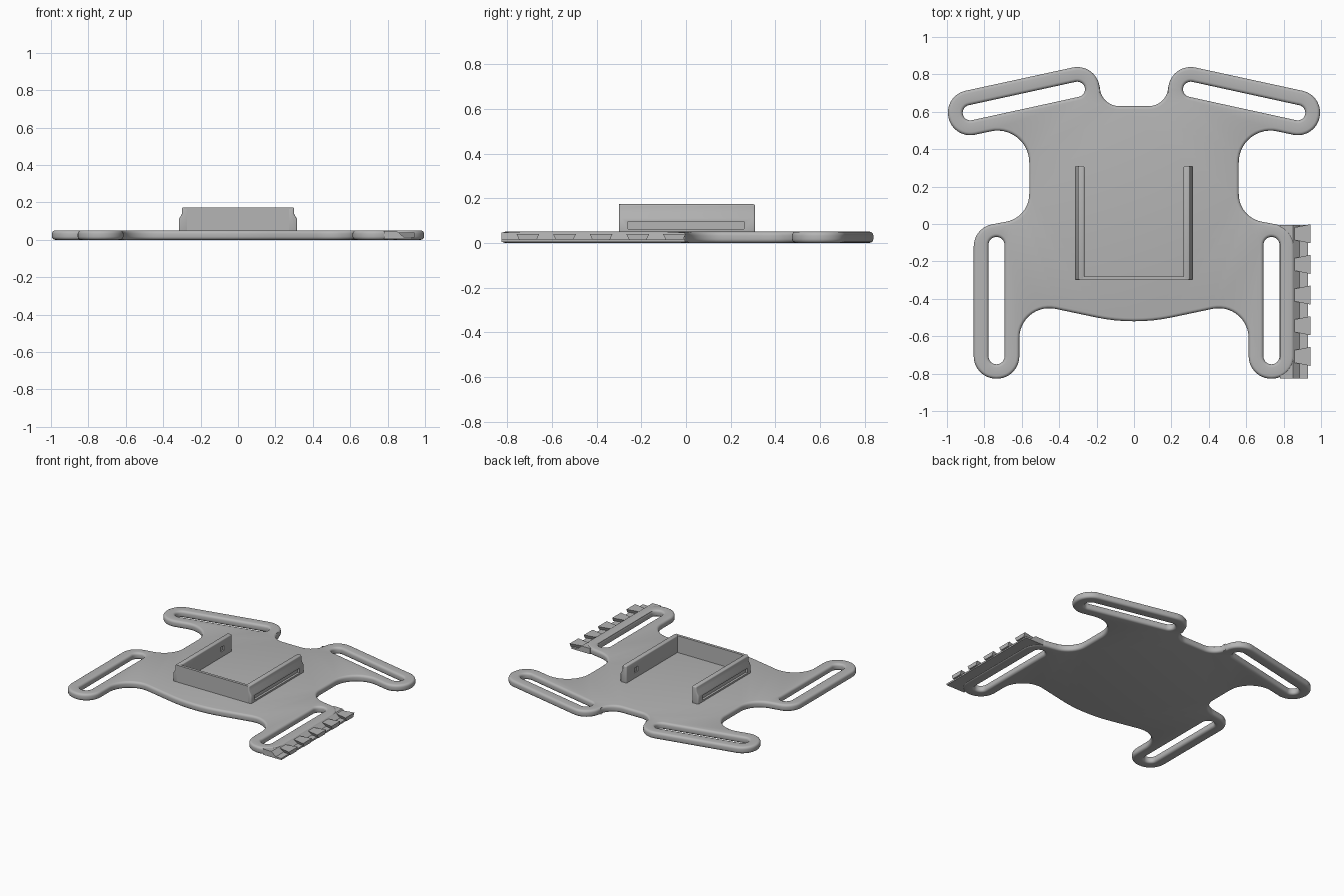
import bpy, bmesh, math
from mathutils import Vector

if "Cube" in bpy.data.objects:
    bpy.data.objects.remove(bpy.data.objects["Cube"])

grey = bpy.data.materials.new("plastic grey")
grey.use_nodes = True
colour = (0.46, 0.46, 0.46, 1)
grey.diffuse_color = colour
grey.node_tree.nodes["Principled BSDF"].inputs["Base Color"].default_value = colour


def finish(name, bm):
    bmesh.ops.recalc_face_normals(bm, faces=bm.faces)
    mesh = bpy.data.meshes.new(name)
    bm.to_mesh(mesh)
    bm.free()
    mesh.materials.append(grey)
    obj = bpy.data.objects.new(name, mesh)
    bpy.context.collection.objects.link(obj)
    return obj


def activate(obj):
    bpy.ops.object.select_all(action='DESELECT')
    obj.select_set(True)
    bpy.context.view_layer.objects.active = obj


def smooth(obj):
    activate(obj)
    bpy.ops.object.shade_smooth_by_angle(angle=math.radians(35))


def prism(name, profile, to_3d, start, end):
    """Sweep a closed profile straight between two positions."""
    bm = bmesh.new()
    rings = [[bm.verts.new(to_3d(p, t)) for p in profile] for t in (start, end)]
    n = len(profile)
    for ring in rings:
        bm.faces.new(ring)
    for i in range(n):
        j = (i + 1) % n
        bm.faces.new((rings[0][i], rings[0][j], rings[1][j], rings[1][i]))
    return finish(name, bm)


def box(name, lo, hi):
    rect = [(lo[0], lo[1]), (hi[0], lo[1]), (hi[0], hi[1]), (lo[0], hi[1])]
    return prism(name, rect, lambda p, z: (p[0], p[1], z), lo[2], hi[2])


def fillet(corners):
    """Round every (x, y, radius) corner of a closed polygon."""
    out, n = [], len(corners)
    for i, (x, y, r) in enumerate(corners):
        p = Vector((x, y))
        a = (Vector(corners[i - 1][:2]) - p).normalized()
        b = (Vector(corners[(i + 1) % n][:2]) - p).normalized()
        half = a.angle(b) / 2
        centre = p + (a + b).normalized() * r / math.sin(half)
        v0 = p + a * r / math.tan(half) - centre
        v1 = p + b * r / math.tan(half) - centre
        sweep = v0.angle_signed(v1)
        steps = max(4, round(abs(sweep) / math.radians(8)))
        for k in range(steps + 1):
            t = -sweep * k / steps
            c, s = math.cos(t), math.sin(t)
            out.append(centre + Vector((v0.x * c - v0.y * s, v0.x * s + v0.y * c)))
    return out


def capsule(a, b, r):
    a, b = Vector(a), Vector(b)
    base = math.atan2(b.y - a.y, b.x - a.x) - math.pi / 2
    return [c + r * Vector((math.cos(base + turn + math.pi * k / 16),
                            math.sin(base + turn + math.pi * k / 16)))
            for c, turn in ((b, 0), (a, math.pi)) for k in range(17)]


def offset(loop, d):
    """Move a loop sideways, towards its left for positive d."""
    out, n = [], len(loop)
    for i, p in enumerate(loop):
        u = (p - loop[i - 1]).normalized()
        v = (loop[(i + 1) % n] - p).normalized()
        m = (Vector((-u.y, u.x)) + Vector((-v.y, v.x))).normalized()
        out.append(p + m * d)
    return out


def counter_clockwise(loop):
    area = sum(loop[i - 1].cross(p) for i, p in enumerate(loop))
    return loop if area > 0 else loop[::-1]


# Harness plate outline, right half from top centre to bottom centre
half = [(0.183, 0.63, 0.105), (0.183, 0.868, 0.12), (1.017, 0.687, 0.119),
        (0.967, 0.452, 0.119), (0.56, 0.54, 0.17), (0.56, 0.035, 0.15),
        (0.857, -0.02, 0.12), (0.857, -0.827, 0.12), (0.613, -0.827, 0.12),
        (0.613, -0.413, 0.16), (0.104, -0.52, 0.95)]
outline = counter_clockwise(fillet(half + [(-x, y, r) for x, y, r in reversed(half)]))

# Strap slots, wound the other way so that rounding widens them
slots = []
for s in (1, -1):
    slots.append(capsule((0.303 * s, 0.72), (0.875 * s, 0.595), 0.041))
    slots.append(capsule((0.735 * s, -0.112), (0.735 * s, -0.707), 0.043))
loops = [outline] + [counter_clockwise(slot)[::-1] for slot in slots]

# Plate body with rounded rims
thick, rim = 0.05, 0.017
arc = [math.pi / 2 * k / 4 for k in range(5)]
section = [(rim * (1 - math.sin(t)), rim * (1 - math.cos(t))) for t in arc]
section += [(d, thick - z) for d, z in reversed(section)]
bm = bmesh.new()
caps = ([], [])
for loop in loops:
    n = len(loop)
    rings = [[bm.verts.new((p.x, p.y, z)) for p in offset(loop, d)] for d, z in section]
    for low, high in zip(rings, rings[1:]):
        for i in range(n):
            j = (i + 1) % n
            bm.faces.new((low[i], low[j], high[j], high[i]))
    for cap, ring in zip(caps, (rings[0], rings[-1])):
        cap += [bm.edges.get((ring[i - 1], ring[i])) for i in range(n)]
for cap in caps:
    bmesh.ops.triangle_fill(bm, use_beauty=True, use_dissolve=False, edges=cap)
smooth(finish("harness_plate", bm))

# Cradle side rails with a stepped outside, a long groove and a catch pocket
rail = [(0.265, 0.04), (0.316, 0.04), (0.316, 0.11), (0.3, 0.138), (0.3, 0.173), (0.265, 0.173)]
for s, side in ((1, "left"), (-1, "right")):
    obj = prism(side + "_cradle_rail", [(x * s, z) for x, z in rail],
                lambda p, y: (p[0], y, p[1]), -0.3, 0.31)
    bevel = obj.modifiers.new("soft_edges", 'BEVEL')
    bevel.width, bevel.segments = 0.008, 3
    bevel.limit_method, bevel.angle_limit = 'ANGLE', math.radians(50)
    cutters = [box("groove_cutter", (min(0.3 * s, 0.34 * s), -0.26, 0.062),
                   (max(0.3 * s, 0.34 * s), 0.26, 0.096)),
               box("pocket_cutter", (min(0.25 * s, 0.275 * s), 0.18, 0.09),
                   (max(0.25 * s, 0.275 * s), 0.215, 0.125))]
    for cutter in cutters:
        cut = obj.modifiers.new("cut", 'BOOLEAN')
        cut.operation, cut.object, cut.solver = 'DIFFERENCE', cutter, 'EXACT'
    activate(obj)
    for name in [m.name for m in obj.modifiers]:
        bpy.ops.object.modifier_apply(modifier=name)
    for cutter in cutters:
        bpy.data.objects.remove(cutter)
    smooth(obj)

# Cradle front wall
box("cradle_front_wall", (-0.29, -0.3, 0.04), (0.29, -0.28, 0.173))

# Fastener strip along the left side
strip = [(0.78, 0.004), (0.93, 0.004), (0.93, 0.016), (0.885, 0.016), (0.85, 0.046), (0.78, 0.046)]
prism("fastener_strip", strip, lambda p, y: (p[0], y, p[1]), -0.827, -0.005)

# Dovetail teeth, wider at the outer end and at the top
for k in range(5):
    y = -0.052 - 0.164 * k
    bm = bmesh.new()
    rings = []
    for z, grow in ((0.012, 0), (0.04, 0.013)):
        rings.append([bm.verts.new((x, y + w, z)) for x, w in
                      ((0.855, -0.02 - grow), (0.944, -0.038 - grow),
                       (0.944, 0.038 + grow), (0.855, 0.02 + grow))])
    for ring in rings:
        bm.faces.new(ring)
    for i in range(4):
        j = (i + 1) % 4
        bm.faces.new((rings[0][i], rings[0][j], rings[1][j], rings[1][i]))
    finish(f"fastener_tooth_{k + 1}", bm)
